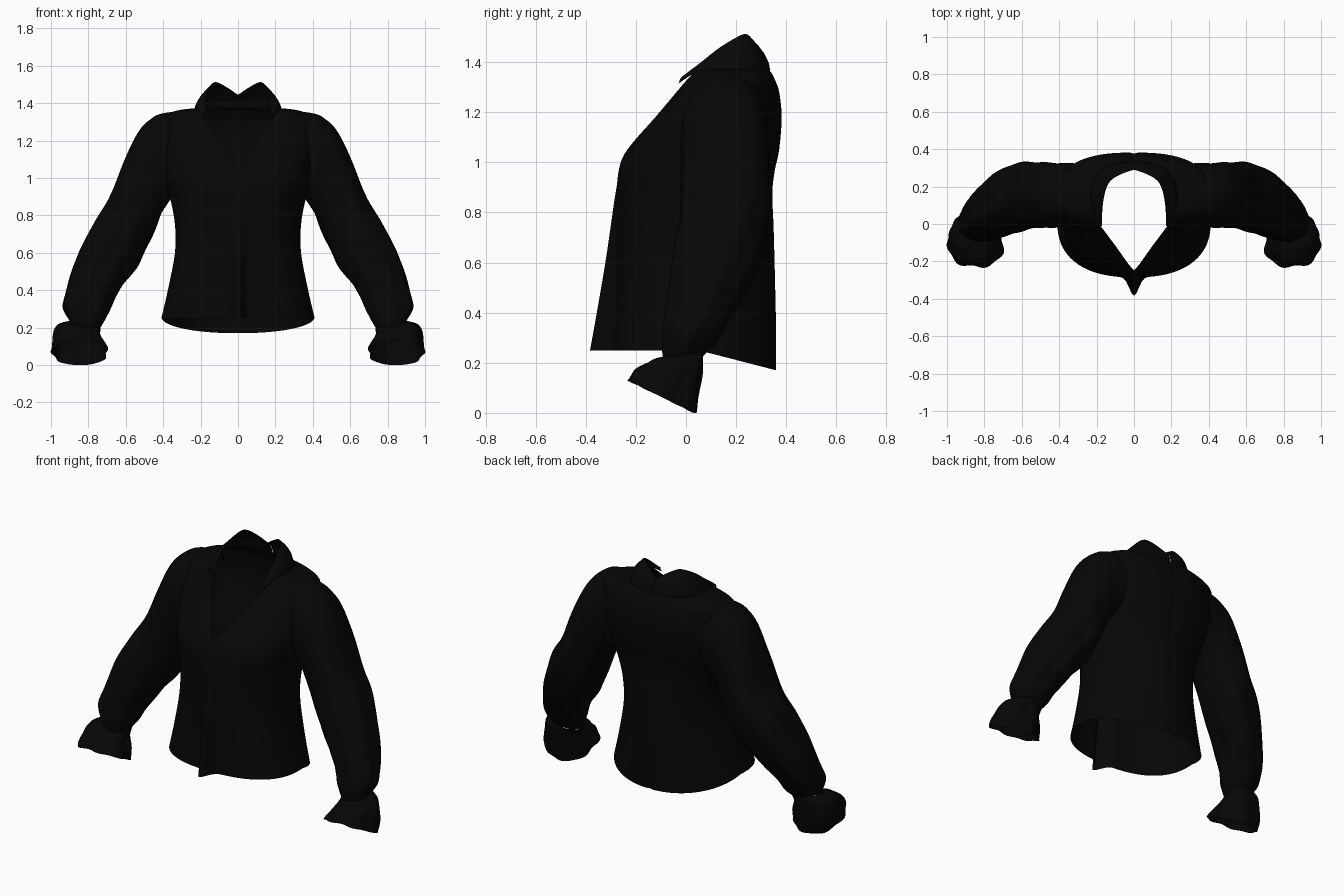
import bpy, bmesh, math
from mathutils import Vector

if "Cube" in bpy.data.objects:
    bpy.data.objects.remove(bpy.data.objects["Cube"])

black = bpy.data.materials.new("black_cloth")
black.diffuse_color = (0.002, 0.002, 0.0021, 1)
black.use_nodes = True
black.node_tree.nodes["Principled BSDF"].inputs["Base Color"].default_value = black.diffuse_color


def spline(table, steps):
    """Catmull-Rom rows between the rows of a table."""
    out, n = [], len(table)
    for i in range(n - 1):
        a, b, c, d = (table[min(max(i + k, 0), n - 1)] for k in (-1, 0, 1, 2))
        for s in range(steps):
            t = s / steps
            out.append([0.5 * (2 * q + (r - p) * t + (2 * p - 5 * q + 4 * r - w) * t * t
                               + (3 * q - p - 3 * r + w) * t ** 3)
                        for p, q, r, w in zip(a, b, c, d)])
    out.append(list(table[-1]))
    return out


def loft(rings, closed):
    bm = bmesh.new()
    rows = [[bm.verts.new(p) for p in ring] for ring in rings]
    for a, b in zip(rows, rows[1:]):
        n = len(a)
        for i in range(n if closed else n - 1):
            j = (i + 1) % n
            bm.faces.new((a[i], a[j], b[j], b[i]))
    return bm


def finish(bm, name, mirror=False):
    bmesh.ops.recalc_face_normals(bm, faces=bm.faces)
    me = bpy.data.meshes.new(name)
    bm.to_mesh(me)
    bm.free()
    me.materials.append(black)
    me.shade_smooth()
    ob = bpy.data.objects.new(name, me)
    bpy.context.collection.objects.link(ob)
    if mirror:
        ob.modifiers.new("mirror", 'MIRROR')
    return ob


def oval(a, n):
    """Unit superellipse point at angle a."""
    c, s = math.cos(a), math.sin(a)
    r = (abs(c) ** n + abs(s) ** n) ** (-1 / n)
    return c * r, s * r


# Bodice: z, half width, front y, back y, widest y, squareness
body = [(0.25, .41, -.285, .36, .015, 2.2), (0.40, .375, -.28, .36, .01, 2.15),
        (0.60, .337, -.275, .355, .01, 2.15), (0.75, .337, -.275, .35, .03, 2.2),
        (0.88, .36, -.275, .345, .07, 2.3), (0.97, .385, -.268, .355, .10, 2.4),
        (1.05, .40, -.235, .372, .12, 2.4), (1.18, .41, -.125, .382, .14, 2.6),
        (1.28, .41, -.045, .372, .15, 2.6), (1.33, .40, -.005, .355, .16, 2.6),
        (1.362, .32, .02, .338, .17, 2.5), (1.374, .215, .035, .322, .18, 2.4)]
COLS = 192
rings = []
for z, rx, yf, yb, yc, sq in spline(body, 4):
    ring = []
    low = max(0, (0.92 - z) / 0.67)
    for i in range(COLS):
        a = 2 * math.pi * i / COLS
        # rounder back, squarer front below the bust
        cx, sy = oval(a, sq + min(low * 2, 1) * (-0.1 if math.sin(a) > 0 else 0.2))
        x = rx * cx
        y = yc + sy * (yb - yc if sy > 0 else yc - yf)
        if sy < 0:      # front placket flaring out towards the hem
            y -= 0.098 * low * math.exp(-(x / 0.035) ** 2)
        else:           # closing seam at the back
            y -= 0.006 * math.exp(-(x / 0.012) ** 2)
        # shirt-tail hem dipping at the back
        dip = 0.08 * max(0, (y - 0.05) / 0.31) * max(0, 1 - (z - 0.25) / 0.5)
        ring.append((x, y, z - dip))
    rings.append(ring)
bm = loft(rings, True)

# Deep V neckline cut into the front
SLOPE, V_Z = 0.63, 1.03
for side in (1, -1):
    front = [f for f in bm.faces if f.calc_center_median().y < 0.2
             and f.calc_center_median().z > 0.95]
    geom = list({e for f in front for e in f.edges} | {v for f in front for v in f.verts}) + front
    bmesh.ops.bisect_plane(bm, geom=geom, plane_co=(0, 0, V_Z),
                           plane_no=(side, 0, -SLOPE))
gone = []
for f in bm.faces:
    c = f.calc_center_median()
    neck = c.y < 0.15 and abs(c.x) < SLOPE * (c.z - V_Z)
    armhole = abs(c.x) > 0.35 and (abs((c.y - .155) / .13) ** 2.3
                                   + abs((c.z - 1.12) / .18) ** 2.3) < 1
    if neck or armhole:
        gone.append(f)
bmesh.ops.delete(bm, geom=gone, context='FACES')
finish(bm, "bodice")

# Stand collar, meeting at the back: base point and top point of each station
collar = [(.185, -.03, 1.315, .172, -.01, 1.345), (.215, .05, 1.362, .17, .06, 1.40),
          (.235, .14, 1.365, .163, .13, 1.455), (.22, .23, 1.365, .145, .20, 1.498),
          (.17, .295, 1.36, .115, .24, 1.512), (.09, .328, 1.36, .06, .27, 1.485),
          (.001, .336, 1.35, .001, .29, 1.445)]
strips = []
for row in spline(collar, 5):
    lo, hi = Vector(row[:3]), Vector(row[3:])
    bulge = Vector((0.012, 0.014 * max(0, min(1, (lo.y - .15) * 8)), 0.008))
    bulge.x *= min(1, lo.x * 8)
    strips.append([lo.lerp(hi, t) + bulge * math.sin(math.pi * t)
                   for t in (0, .2, .4, .6, .8, 1)])
finish(loft(strips, False), "collar", True)


def tube(table, steps, waves, name):
    """Sleeve tube. Rows: outer x z, inner x z, front y, back y, tilt, fold depth."""
    rings, n = [], 72
    for k, (ox, oz, ix, iz, yf, yb, tilt, fold) in enumerate(spline(table, steps)):
        mid = Vector(((ox + ix) / 2, (yf + yb) / 2, (oz + iz) / 2))
        across = Vector(((ox - ix) / 2, 0, (oz - iz) / 2))
        ring = []
        for i in range(n):
            a = 2 * math.pi * i / n
            c, s = oval(a, 2.3)
            f = 1 + fold * (math.sin(waves * a + 0.12 * k)
                            + 0.6 * math.sin(3 * a - 0.55 * k) - 0.4)
            ring.append(mid + across * (c * f)
                        + Vector((0, (yb - yf) / 2 * s * f, -tilt * s)))
        rings.append(ring)
    finish(loft(rings, True), name, True)


# Full gathered sleeves
tube([(.30, 1.358, .345, .91, .01, .325, 0, 0),
      (.40, 1.346, .365, .88, -.01, .325, 0, 0),
      (.46, 1.32, .385, .85, -.02, .325, 0, .002),
      (.53, 1.25, .41, .81, -.02, .33, 0, .004),
      (.61, 1.09, .44, .73, -.02, .33, 0, .010),
      (.69, .89, .49, .62, -.03, .33, 0, .018),
      (.78, .75, .54, .52, -.05, .30, 0, .025),
      (.865, .57, .61, .43, -.07, .24, .01, .030),
      (.92, .40, .665, .34, -.085, .165, .01, .030),
      (.935, .31, .70, .26, -.095, .11, .01, .030),
      (.90, .235, .735, .205, -.09, .07, -.01, .02)], 6, 8, "sleeves")

# Flared ruffle cuffs
tube([(.90, .235, .735, .205, -.09, .07, -.01, .02),
      (.965, .215, .735, .17, -.145, .068, .01, .03),
      (.99, .14, .715, .12, -.20, .055, .045, .04),
      (.995, .065, .695, .065, -.235, .035, .065, .05)], 6, 7, "cuffs")
